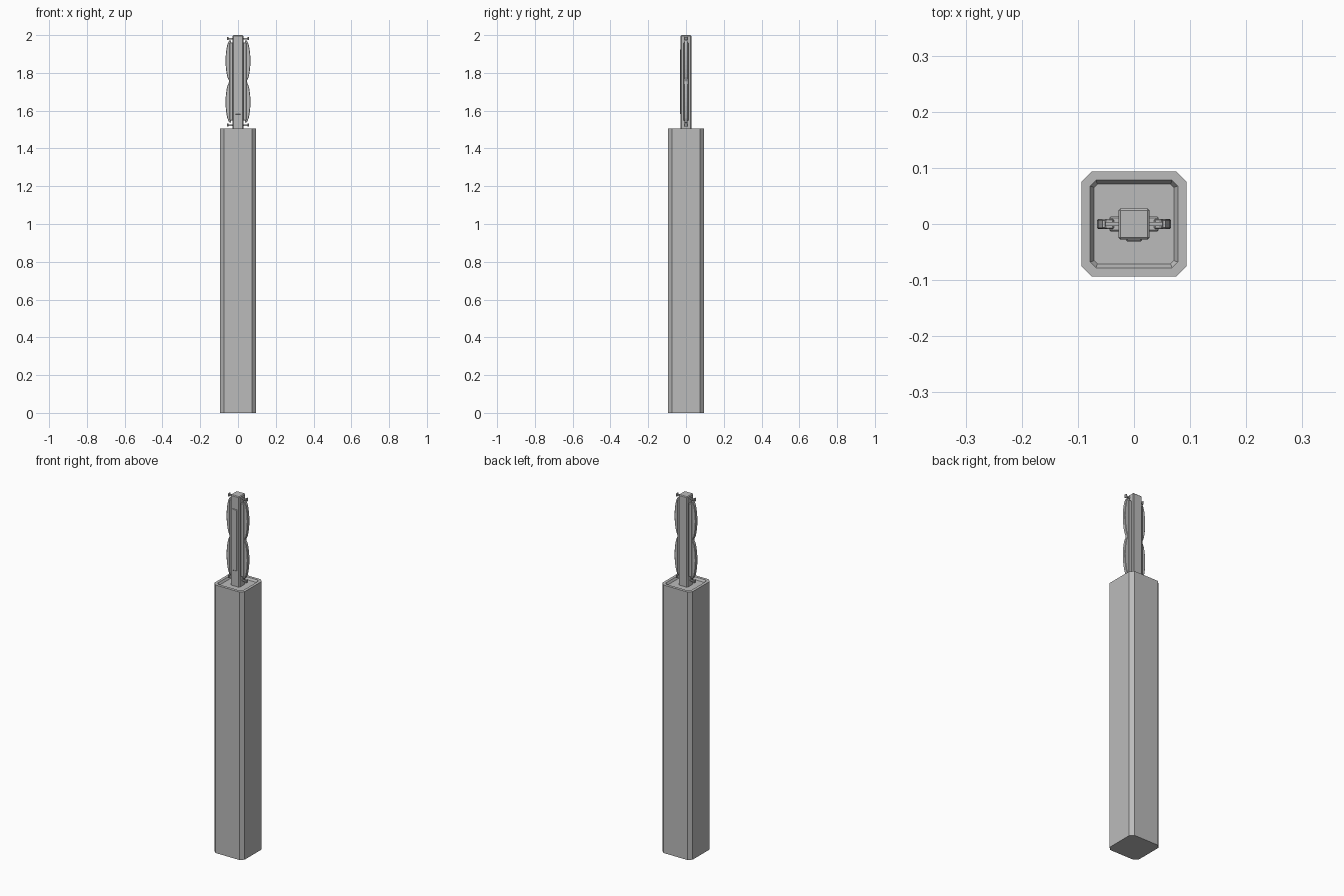
import bpy, bmesh, math

if "Cube" in bpy.data.objects:
    bpy.data.objects.remove(bpy.data.objects["Cube"])

grey = bpy.data.materials.new("grey")
grey.diffuse_color = (0.5, 0.5, 0.5, 1)
grey.use_nodes = True
grey.node_tree.nodes["Principled BSDF"].inputs["Base Color"].default_value = grey.diffuse_color


def finish(name, bm, bevel=0, mirror=False):
    bmesh.ops.recalc_face_normals(bm, faces=bm.faces)
    me = bpy.data.meshes.new(name)
    bm.to_mesh(me)
    bm.free()
    me.materials.append(grey)
    ob = bpy.data.objects.new(name, me)
    bpy.context.collection.objects.link(ob)
    if bevel:
        m = ob.modifiers.new("bevel", 'BEVEL')
        m.width, m.segments, m.limit_method = bevel, 1, 'ANGLE'
    if mirror:
        m = ob.modifiers.new("mirror", 'MIRROR')
        m.use_axis = (True, False, False)
    return ob


def box(name, x0, x1, y0, y1, z0, z1, bevel=0, mirror=False):
    bm = bmesh.new()
    bmesh.ops.create_cube(bm, size=1)
    for v in bm.verts:
        v.co = (x0 if v.co.x < 0 else x1, y0 if v.co.y < 0 else y1,
                z0 if v.co.z < 0 else z1)
    return finish(name, bm, bevel, mirror)


def chamfered_square(bm, r, c, z):
    pts = [(r, c - r), (r, r - c), (r - c, r), (c - r, r),
           (-r, r - c), (-r, c - r), (c - r, -r), (r - c, -r)]
    return [bm.verts.new((x, y, z)) for x, y in pts]


# Long chamfered handle with a recessed top
bm = bmesh.new()
rings = [chamfered_square(bm, *p) for p in
         [(0.094, 0.019, 0), (0.094, 0.019, 1.505), (0.078, 0.010, 1.505),
          (0.071, 0.006, 1.493)]]
for a, b in zip(rings, rings[1:]):
    for i in range(8):
        j = (i + 1) % 8
        bm.faces.new((a[i], a[j], b[j], b[i]))
bm.faces.new(rings[0])
bm.faces.new(rings[-1])
finish("handle", bm)

# Central post and its raised front strip
box("post", -0.028, 0.028, -0.028, 0.028, 1.485, 2.0, 0.004)
box("front_strip", -0.014, 0.014, -0.031, -0.02, 1.58, 1.925, 0.002)

# Side rails holding the wings
box("side_rail", 0.02, 0.044, -0.013, 0.013, 1.548, 1.96, 0.002, True)

# Two-lobed wing plates
n = 10
outline = [(0.036, 1.538)]
for base in (1.538, 1.757):
    for i in range(n + 1):
        t = i / n
        outline.append((0.047 + 0.019 * math.sin(math.pi * t) ** 0.6,
                        base + 0.215 * t))
outline.append((0.036, 1.972))
bm = bmesh.new()
face = bm.faces.new([bm.verts.new((x, -0.009, z)) for x, z in outline])
ext = bmesh.ops.extrude_face_region(bm, geom=[face])
bmesh.ops.translate(bm, vec=(0, 0.018, 0),
                    verts=[g for g in ext["geom"] if isinstance(g, bmesh.types.BMVert)])
finish("wing", bm, 0.002, True)

# Pins at the wing ends, each with a small cap
for label, z in (("lower", 1.524), ("upper", 1.982)):
    box(label + "_pin", 0.02, 0.054, -0.004, 0.004, z - 0.004, z + 0.004, 0, True)
    box(label + "_pin_cap", 0.051, 0.057, -0.007, 0.007, z - 0.009, z + 0.009, 0.001, True)
